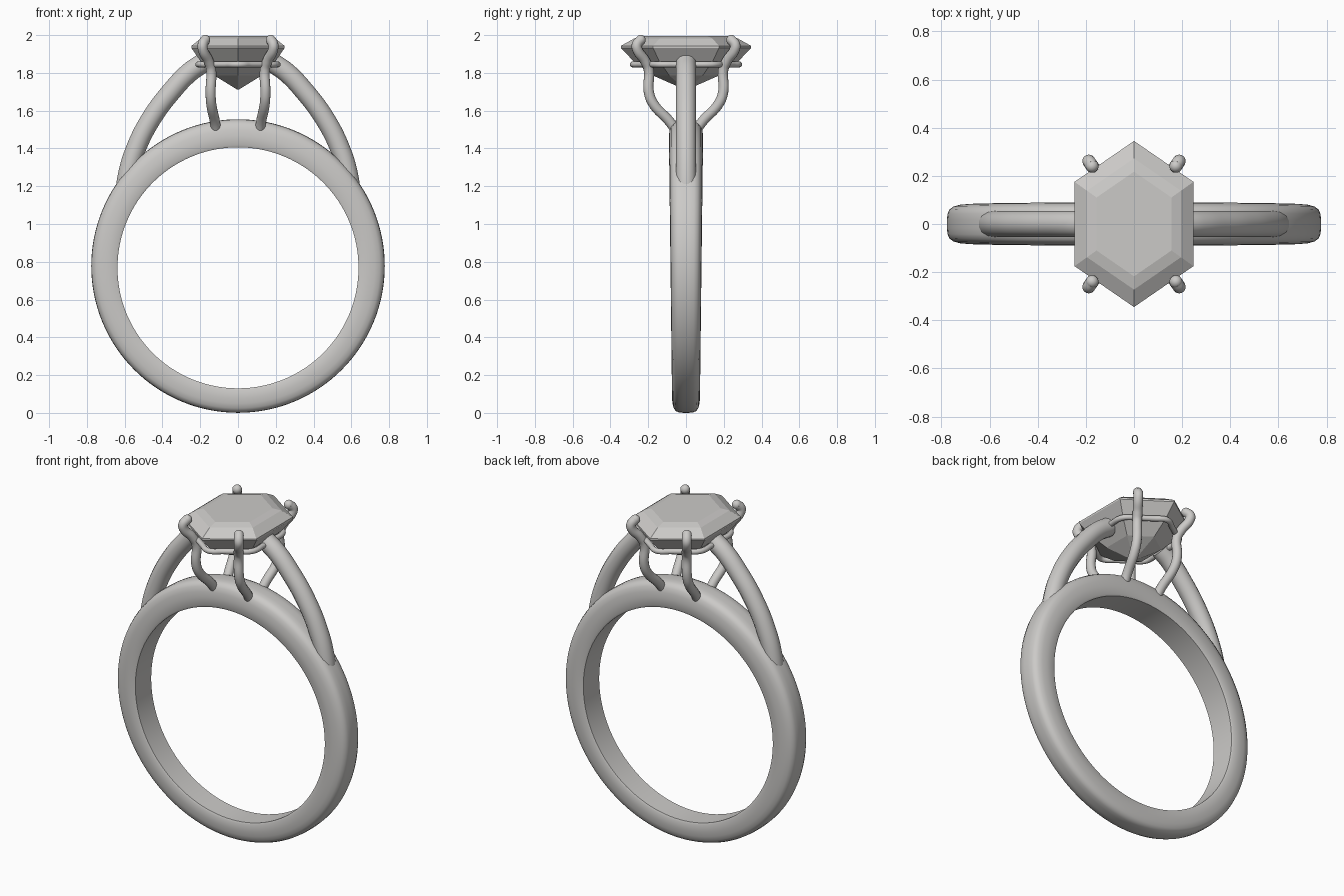
import bpy, bmesh, math
from mathutils import Vector

cube = bpy.data.objects.get("Cube")
if cube:
    bpy.data.objects.remove(cube)

metal = bpy.data.materials.new("light_grey")
metal.use_nodes = True
GREY = (0.6, 0.59, 0.575, 1)
metal.diffuse_color = GREY
metal.node_tree.nodes["Principled BSDF"].inputs["Base Color"].default_value = GREY


def loft(name, rings, close=False, caps=(False, False)):
    """Join equal rings of points into one skin; caps close the first and last ring."""
    bm = bmesh.new()
    loops = [[bm.verts.new(p) for p in ring] for ring in rings]
    n = len(loops[0])
    pairs = list(zip(loops, loops[1:]))
    if close:
        pairs.append((loops[-1], loops[0]))
    for a, b in pairs:
        for i in range(n):
            j = (i + 1) % n
            bm.faces.new((a[i], a[j], b[j], b[i]))
    for use, ring in zip(caps, (loops[0], loops[-1])):
        if use:
            bm.faces.new(ring)
    bmesh.ops.remove_doubles(bm, verts=bm.verts, dist=0.0001)
    bmesh.ops.recalc_face_normals(bm, faces=bm.faces)
    mesh = bpy.data.meshes.new(name)
    bm.to_mesh(mesh)
    bm.free()
    obj = bpy.data.objects.new(name, mesh)
    bpy.context.collection.objects.link(obj)
    mesh.materials.append(metal)
    return obj


def smooth(obj, angle=40):
    bpy.ops.object.select_all(action='DESELECT')
    obj.select_set(True)
    bpy.context.view_layer.objects.active = obj
    bpy.ops.object.shade_smooth_by_angle(angle=math.radians(angle))


def tube(name, points, radius, closed=False):
    """Round wire along a smooth path."""
    curve = bpy.data.curves.new(name, 'CURVE')
    curve.dimensions = '3D'
    curve.bevel_depth = radius
    curve.bevel_resolution = 5
    curve.resolution_u = 8
    curve.use_fill_caps = True
    spline = curve.splines.new('BEZIER')
    spline.bezier_points.add(len(points) - 1)
    for bp, p in zip(spline.bezier_points, points):
        bp.co = p
        bp.handle_left_type = bp.handle_right_type = 'AUTO'
    spline.use_cyclic_u = closed
    obj = bpy.data.objects.new(name, curve)
    bpy.context.collection.objects.link(obj)
    curve.materials.append(metal)
    bpy.ops.object.select_all(action='DESELECT')
    obj.select_set(True)
    bpy.context.view_layer.objects.active = obj
    bpy.ops.object.convert(target='MESH')
    smooth(bpy.context.object, 50)


def hexagon(scale, z):
    pts = [(0, 0.345), (-0.247, 0.175), (-0.247, -0.175),
           (0, -0.345), (0.247, -0.175), (0.247, 0.175)]
    return [Vector((x * scale, y * scale, z)) for x, y in pts]


# Band: flat inside, rounded outside, a little thicker and wider at the top
half = [(0.93, 0), (1, 0.08), (1, 0.4), (0.97, 0.62), (0.88, 0.81),
        (0.73, 0.93), (0.5, 0.985), (0.2, 1)]
profile = half + [(-u, v) for u, v in reversed(half)]
rings = []
STEPS = 128
for i in range(STEPS):
    a = math.tau * i / STEPS
    c, s = math.cos(a), math.sin(a)
    width = 0.082 + 0.008 * s
    ring = []
    for u, v in profile:
        r = 0.638 + 0.139 * v
        ring.append((r * c, u * width, 0.768 + 0.0095 * v + r * s))
    rings.append(ring)
smooth(loft("band", rings, close=True), 50)

# Stone: stepped hexagonal crown, thin girdle and pointed pavilion
levels = [(0.02, 1.712), (0.5, 1.785), (0.8, 1.86), (1, 1.932),
          (1, 1.943), (0.79, 1.983), (0.63, 1.996)]
loft("stone", [hexagon(s, z) for s, z in levels], caps=(True, True))

# Rail: hexagonal wire under the stone, with softened corners
corners = hexagon(0.84, 1.845)
path = []
for i, p in enumerate(corners):
    before, after = corners[i - 1], corners[(i + 1) % 6]
    path += [p.lerp(before, 0.3), p.lerp(before, 0.08),
             p.lerp(after, 0.08), p.lerp(after, 0.3)]
tube("rail", path, 0.016, closed=True)

# Shoulders: arched arms from the band up to the stone
arm = [(0.6, 1.12), (0.585, 1.25), (0.54, 1.4), (0.455, 1.565),
       (0.35, 1.705), (0.26, 1.8), (0.19, 1.85)]
for side, word in ((1, "left"), (-1, "right")):
    tube(f"{word}_shoulder", [(side * x, 0, z) for x, z in arm], 0.054)

# Claws: bent legs with rounded tips holding the slanted sides
claw = [(0.115, 0.05, 1.49), (0.122, 0.085, 1.54), (0.142, 0.175, 1.64),
        (0.145, 0.197, 1.7), (0.143, 0.198, 1.82), (0.157, 0.218, 1.865),
        (0.186, 0.258, 1.925), (0.187, 0.26, 1.95), (0.174, 0.24, 1.974)]
for sx, wx in ((1, "left"), (-1, "right")):
    for sy, wy in ((-1, "front"), (1, "back")):
        pts = [(sx * x, sy * y, z) for x, y, z in claw]
        tube(f"{wy}_{wx}_claw", pts, 0.027)
        for spot, end in (("tip", pts[-1]), ("foot", pts[0])):
            bpy.ops.mesh.primitive_uv_sphere_add(
                segments=16, ring_count=10, radius=0.027, location=end)
            ball = bpy.context.object
            ball.name = f"{wy}_{wx}_claw_{spot}"
            ball.data.materials.append(metal)
            smooth(ball, 60)
